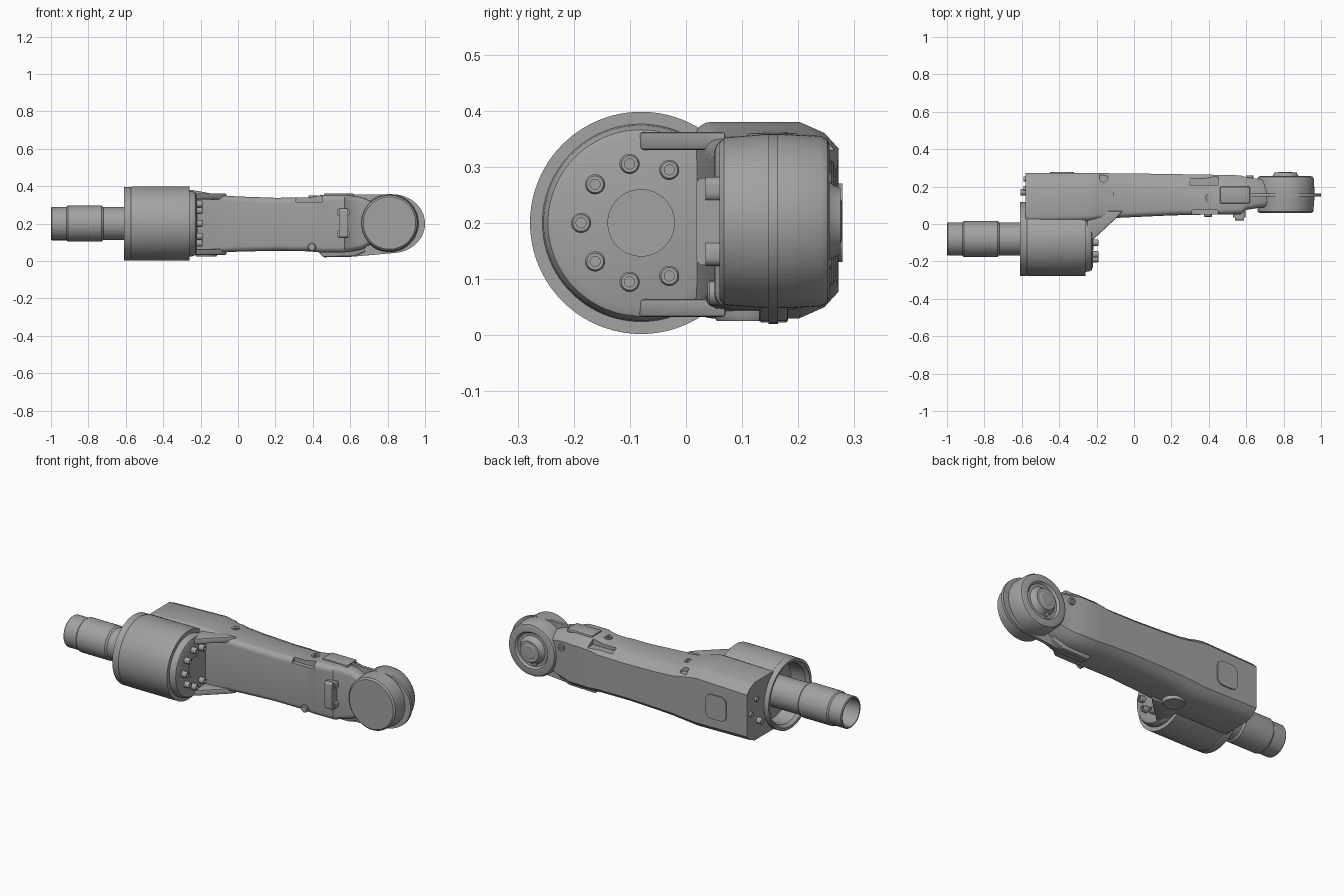
import bpy, bmesh, math
from mathutils import Vector, Matrix

cube = bpy.data.objects.get("Cube")
if cube:
    bpy.data.objects.remove(cube)

grey = bpy.data.materials.new("cast grey")
grey.use_nodes = True
grey.diffuse_color = (0.36, 0.36, 0.36, 1)
grey.node_tree.nodes["Principled BSDF"].inputs["Base Color"].default_value = (0.36, 0.36, 0.36, 1)


def finish(name, bm, angle=30):
    """Turn a bmesh into a grey object with sharp edges kept."""
    bmesh.ops.remove_doubles(bm, verts=bm.verts, dist=1e-5)
    bmesh.ops.recalc_face_normals(bm, faces=bm.faces)
    me = bpy.data.meshes.new(name)
    bm.to_mesh(me)
    bm.free()
    ob = bpy.data.objects.new(name, me)
    bpy.context.collection.objects.link(ob)
    me.materials.append(grey)
    smooth(ob, angle)
    return ob


def smooth(ob, angle=30):
    bpy.ops.object.select_all(action='DESELECT')
    ob.select_set(True)
    bpy.context.view_layer.objects.active = ob
    bpy.ops.object.shade_smooth_by_angle(angle=math.radians(angle))


AXES = {'X': Vector((1, 0, 0)), 'Y': Vector((0, 1, 0)), 'Z': Vector((0, 0, 1))}


def lathe(name, axis, centre, profile, steps=64):
    """Spin (distance along axis, radius) points round an axis through centre."""
    bm = bmesh.new()
    a, c = AXES[axis], Vector(centre)
    out = AXES['Z'] if axis != 'Z' else AXES['X']
    vs = [bm.verts.new(c + a * t + out * r) for t, r in profile]
    es = [bm.edges.new(p) for p in zip(vs, vs[1:])]
    bmesh.ops.spin(bm, geom=vs + es, cent=c, axis=a, angle=2 * math.pi, steps=steps)
    return finish(name, bm)


def prism(name, axis, points, lo, hi, bevel=0.0):
    """Extrude a 2D outline along an axis from lo to hi."""
    bm = bmesh.new()
    place = {'X': lambda u, v: (lo, u, v), 'Y': lambda u, v: (u, lo, v),
             'Z': lambda u, v: (u, v, lo)}[axis]
    face = bm.faces.new([bm.verts.new(place(*p)) for p in points])
    ext = bmesh.ops.extrude_face_region(bm, geom=[face])
    bmesh.ops.translate(bm, vec=AXES[axis] * (hi - lo),
                        verts=[e for e in ext["geom"] if isinstance(e, bmesh.types.BMVert)])
    if bevel:
        bmesh.ops.bevel(bm, geom=list(bm.edges), offset=bevel, segments=2,
                        affect='EDGES', profile=0.5)
    return finish(name, bm)


def rect(u0, u1, v0, v1, r=0.0):
    """Rectangle outline, rounded when r is given."""
    if not r:
        return [(u0, v0), (u1, v0), (u1, v1), (u0, v1)]
    pts = []
    for k, (u, v) in enumerate([(u1 - r, v1 - r), (u0 + r, v1 - r), (u0 + r, v0 + r), (u1 - r, v0 + r)]):
        for i in range(6):
            a = math.pi / 2 * (k + i / 5)
            pts.append((u + r * math.cos(a), v + r * math.sin(a)))
    return pts


def cut(ob, cutter):
    mod = ob.modifiers.new("cut", 'BOOLEAN')
    mod.operation, mod.solver, mod.object = 'DIFFERENCE', 'EXACT', cutter
    bpy.context.view_layer.objects.active = ob
    bpy.ops.object.modifier_apply(modifier=mod.name)
    bpy.data.objects.remove(cutter)


def section(y0, y1, z0, z1):
    """Arm cross-section: rounded on the front, broad chamfers at the back."""
    r, pts = 0.03, []
    for cz, start in ((z1 - r, 90), (z0 + r, 180)):
        for i in range(6):
            a = math.radians(start + 18 * i)
            pts.append((y0 + r + r * math.cos(a), cz + r * math.sin(a)))
    half = (z1 - z0) / 2
    return pts + [(y1 - 0.07, z0), (y1 - 0.025, z0 + 0.02), (y1, z0 + 0.1 * half + 0.03),
                  (y1, z1 - 0.1 * half - 0.03), (y1 - 0.025, z1 - 0.02), (y1 - 0.07, z1)]


# Arm housing lofted along x: x, front y, back y, bottom z, top z
stations = [(-0.58, 0.01, 0.272, 0.035, 0.37), (-0.25, 0.015, 0.272, 0.03, 0.38),
            (-0.2, 0.022, 0.272, 0.035, 0.372), (-0.1, 0.032, 0.271, 0.045, 0.352),
            (0, 0.037, 0.27, 0.05, 0.345), (0.2, 0.046, 0.267, 0.055, 0.338),
            (0.38, 0.05, 0.264, 0.052, 0.34), (0.44, 0.05, 0.263, 0.046, 0.352),
            (0.57, 0.052, 0.26, 0.046, 0.354), (0.6, 0.075, 0.25, 0.05, 0.35),
            (0.66, 0.085, 0.242, 0.062, 0.342), (0.71, 0.09, 0.235, 0.09, 0.32)]
bm = bmesh.new()
rings = [[bm.verts.new((x, *p)) for p in section(*s)] for x, *s in stations]
for a, b in zip(rings, rings[1:]):
    n = len(a)
    for i in range(n):
        bm.faces.new((a[i], a[(i + 1) % n], b[(i + 1) % n], b[i]))
bm.faces.new(rings[0])
bm.faces.new(rings[-1])
housing = finish("arm_housing", bm)

# Pockets in the top of the arm and the cavity behind the drum
cut(housing, prism("pocket_cutter", 'Z', rect(0.3, 0.45, 0.205, 0.3), 0.315, 0.4))
cut(housing, prism("pocket_cutter", 'Z', rect(0.31, 0.45, 0.0, 0.075), 0.315, 0.4))
cut(housing, prism("slot_cutter", 'Z', rect(-0.185, -0.14, 0.225, 0.3, 0.02), 0.33, 0.42))
AXIS = (0, -0.08, 0.2)
cut(housing, lathe("cavity_cutter", 'X', AXIS, [(-0.7, 0), (-0.7, 0.165), (-0.5, 0.165), (-0.5, 0)]))
smooth(housing)

# Gear drum with open rear, flange and rounded nose
lathe("drum", 'X', AXIS, [(-0.5, 0), (-0.5, 0.165), (-0.59, 0.168), (-0.608, 0.182), (-0.61, 0.197),
                          (-0.575, 0.197), (-0.572, 0.195), (-0.565, 0.198), (-0.26, 0.198),
                          (-0.26, 0.176), (-0.24, 0.174), (-0.226, 0.166), (-0.22, 0.15), (-0.22, 0)], 96)
lathe("nose_disc", 'X', AXIS, [(-0.225, 0), (-0.225, 0.06), (-0.217, 0.06), (-0.217, 0)])

# Hollow drive shaft
lathe("drive_shaft", 'X', AXIS, [(-0.45, 0.088), (-0.72, 0.088), (-0.73, 0.096), (-0.91, 0.096),
                                 (-0.918, 0.089), (-0.995, 0.089), (-1, 0.085), (-1, 0.078),
                                 (-0.8, 0.078), (-0.8, 0)])

# Socket bolts round the nose
for deg in (62, 101, 140, 180, 220, 259, 298):
    a = math.radians(deg)
    lathe("nose_bolt", 'X', (0, -0.08 + 0.107 * math.cos(a), 0.2 + 0.107 * math.sin(a)),
          [(-0.225, 0.018), (-0.195, 0.018), (-0.19, 0.015), (-0.19, 0.009), (-0.2, 0.009), (-0.2, 0)], 18)

# Diagonal ribs joining the nose and the arm
for lo in (0.032, 0.33):
    prism("nose_rib", 'Z', [(-0.25, -0.09), (-0.215, -0.08), (-0.09, 0.036), (-0.06, 0.07), (-0.25, 0.07)],
          lo, lo + 0.032, 0.006)

# Wrist barrel with stepped hub cover at the back
WRIST = (0.81, 0, 0.203)
lathe("wrist_barrel", 'Y', WRIST, [(0.06, 0), (0.06, 0.14), (0.068, 0.149), (0.14, 0.155), (0.17, 0.155),
                                   (0.24, 0.152), (0.252, 0.145), (0.256, 0.135), (0.256, 0.105),
                                   (0.244, 0.095), (0.244, 0.08), (0.262, 0.065), (0.275, 0.06),
                                   (0.275, 0.04), (0.278, 0.035), (0.278, 0)], 96)
lathe("hub_screw", 'Y', (0.79, 0, 0.13), [(0.24, 0.012), (0.258, 0.012), (0.258, 0)], 16)

# Thin fin wrapped round the wrist, with a keel under the neck
outline = [(0.825 + 0.175 * math.cos(a), 0.2 + 0.157 * math.sin(a))
           for a in (math.radians(-84 + 6 * i) for i in range(30))]
prism("wrist_fin", 'Y', outline + [(0.48, 0.353), (0.44, 0.06), (0.46, 0.02), (0.6, 0.022)], 0.147, 0.164)
prism("neck_keel", 'Y', [(0.42, 0.06), (0.455, 0.022), (0.62, 0.026), (0.68, 0.05), (0.68, 0.08), (0.42, 0.08)],
      0.13, 0.182, 0.005)
prism("neck_cap", 'Z', rect(0.46, 0.62, 0.11, 0.2), 0.34, 0.36, 0.005)

# Clamp pad on the front of the neck
prism("clamp_pad", 'X', rect(0.018, 0.07, 0.125, 0.28, 0.012), 0.54, 0.588)
for z in (0.145, 0.26):
    prism("clamp_lobe", 'Y', rect(0.53, 0.595, z - 0.022, z + 0.022, 0.015), 0.035, 0.07)

# Rounded cover on the back plate and round cover underneath
prism("back_cover", 'Y', rect(-0.45, -0.32, 0.13, 0.27, 0.035), 0.265, 0.279)
lathe("bottom_cover", 'Z', (-0.17, 0.11, 0), [(0.06, 0.06), (0.034, 0.06), (0.025, 0.055), (0.025, 0)], 40)

# Socket screws and small bosses on the arm
for x, y, z in ((-0.13, 0.16, 0.354), (0.4, 0.14, 0.343)):
    lathe("top_screw", 'Z', (x, y, z), [(-0.02, 0.022), (0.008, 0.022), (0.008, 0.011), (-0.002, 0.011), (-0.002, 0)], 24)
lathe("front_boss", 'Y', (0.395, 0, 0.075), [(0.07, 0.022), (0.042, 0.022), (0.038, 0.018), (0.038, 0)], 24)
lathe("neck_screw", 'Y', (0.62, 0, 0.27), [(0.23, 0.02), (0.258, 0.02), (0.258, 0.01), (0.25, 0.01), (0.25, 0)], 24)

# Stubs on the rear end plate
for y, z, r, x in ((0.17, 0.14, 0.018, -0.608), (0.24, 0.2, 0.014, -0.592), (0.19, 0.27, 0.014, -0.592)):
    lathe("rear_stub", 'X', (0, y, z), [(-0.57, r), (x, r), (x, 0)], 20)
